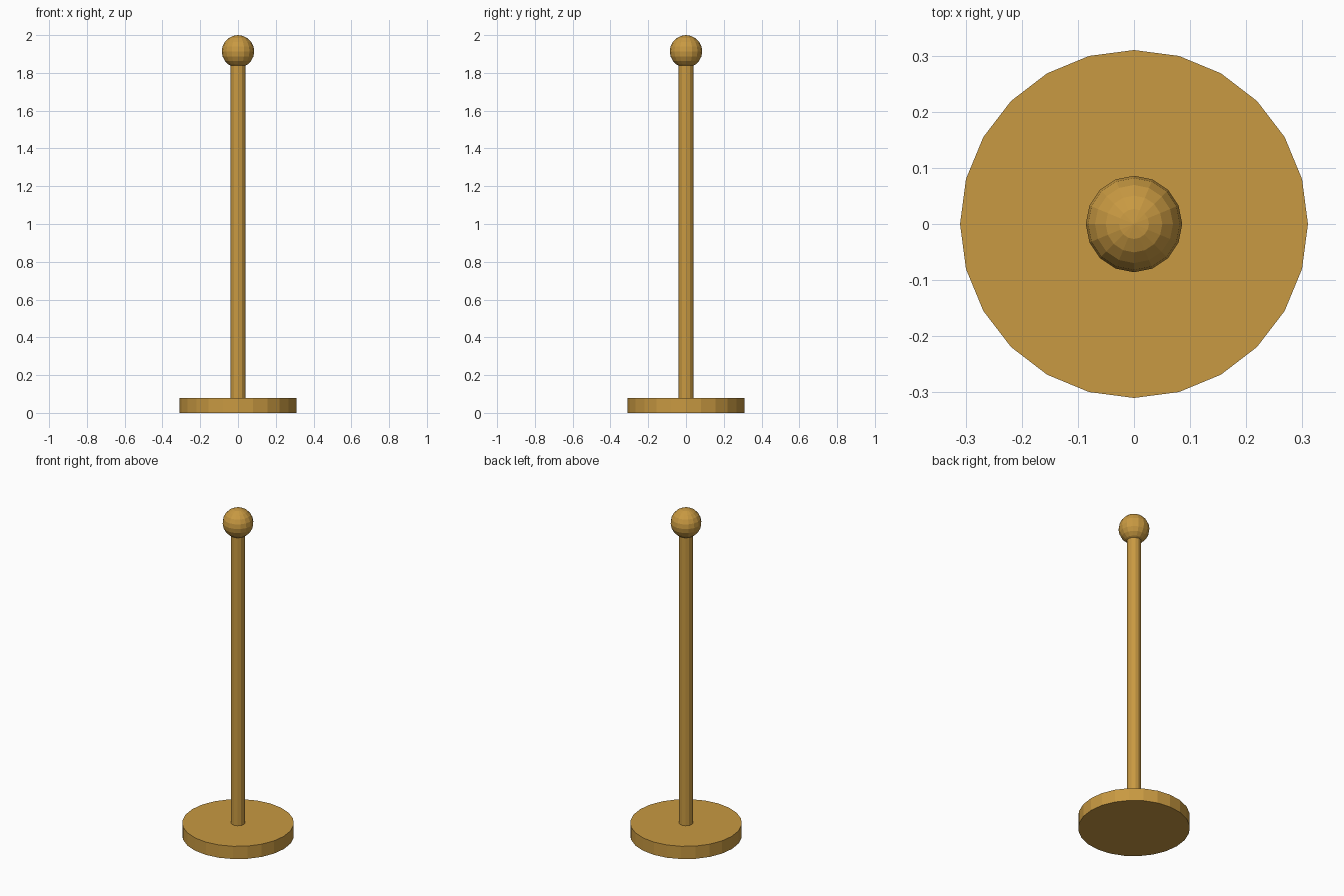
import bpy

if "Cube" in bpy.data.objects:
    bpy.data.objects.remove(bpy.data.objects["Cube"])

brass = bpy.data.materials.new("brass")
brass.diffuse_color = (0.58, 0.32, 0.054, 1)
brass.use_nodes = True
brass.node_tree.nodes["Principled BSDF"].inputs["Base Color"].default_value = brass.diffuse_color


def finish(name):
    ob = bpy.context.object
    ob.name = name
    ob.data.materials.append(brass)
    return ob


def cylinder(name, sides, radius, z0, z1):
    bpy.ops.mesh.primitive_cylinder_add(
        vertices=sides, radius=radius, depth=z1 - z0, location=(0, 0, (z0 + z1) / 2))
    return finish(name)


# Round foot and slim post
cylinder("base", 24, 0.31, 0.0, 0.078)
cylinder("post", 12, 0.04, 0.07, 1.86)

# Ball on top
bpy.ops.mesh.primitive_uv_sphere_add(
    segments=16, ring_count=10, radius=0.086, location=(0, 0, 1.914))
finish("ball_finial")
